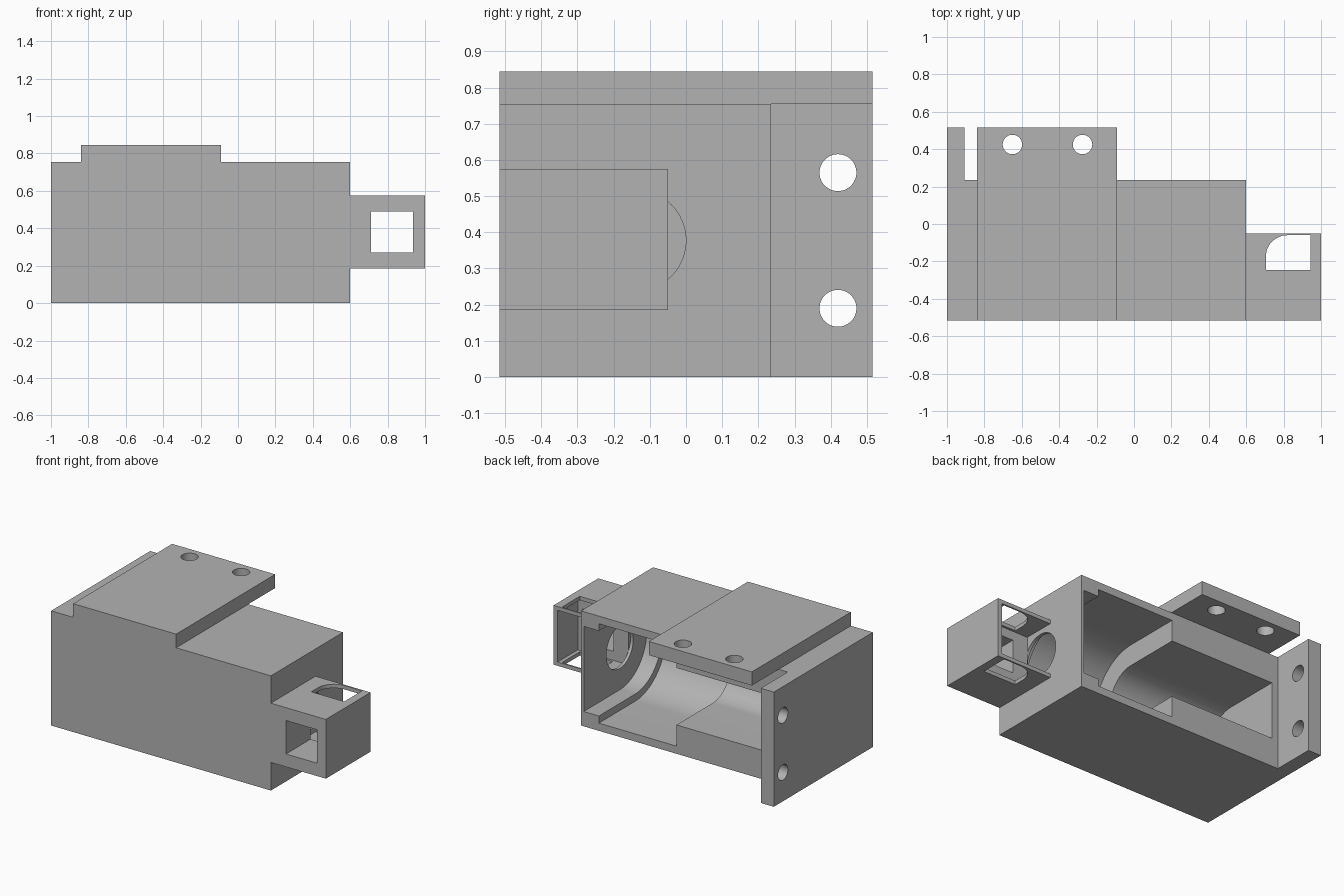
import bpy, bmesh, math
from mathutils import Vector

cube = bpy.data.objects.get("Cube")
if cube:
    bpy.data.objects.remove(cube, do_unlink=True)

GREY = (0.45, 0.45, 0.45, 1)
mat = bpy.data.materials.new("plain grey")
mat.use_nodes = True
mat.diffuse_color = GREY
mat.node_tree.nodes["Principled BSDF"].inputs["Base Color"].default_value = GREY

FRONT, BACK = -0.515, 0.515      # overall depth
BODY_BACK, BODY_TOP = 0.235, 0.755
AXIS_Y, AXIS_Z = -0.14, 0.3775   # bore centre line


def prism(name, pts, axis, lo, hi):
    """Extrude a 2D outline along an axis between lo and hi."""
    def place(p, t):
        return Vector({"x": (t, *p), "y": (p[0], t, p[1]), "z": (*p, t)}[axis])
    bm = bmesh.new()
    face = bm.faces.new([bm.verts.new(place(p, lo)) for p in pts])
    ext = bmesh.ops.extrude_face_region(bm, geom=[face])
    verts = [v for v in ext["geom"] if isinstance(v, bmesh.types.BMVert)]
    bmesh.ops.translate(bm, verts=verts, vec=place((0, 0), hi - lo))
    bmesh.ops.recalc_face_normals(bm, faces=bm.faces)
    mesh = bpy.data.meshes.new(name)
    bm.to_mesh(mesh)
    bm.free()
    mesh.materials.append(mat)
    obj = bpy.data.objects.new(name, mesh)
    bpy.context.collection.objects.link(obj)
    return obj


def rect(a0, a1, b0, b1):
    return [(a0, b0), (a1, b0), (a1, b1), (a0, b1)]


def arc(ca, cb, r, start, end, n):
    angles = [math.radians(start + (end - start) * i / n) for i in range(n + 1)]
    return [(ca + r * math.cos(t), cb + r * math.sin(t)) for t in angles]


def circle(ca, cb, r):
    return arc(ca, cb, r, 0, 360, 48)[:-1]


def channel(r):
    """U-shaped section, open towards the back."""
    return arc(AXIS_Y, AXIS_Z, r, 90, 270, 40) + [(0.4, AXIS_Z - r), (0.4, AXIS_Z + r)]


def cut(obj, *cutters):
    bpy.context.view_layer.objects.active = obj
    for cutter in cutters:
        mod = obj.modifiers.new("cut", "BOOLEAN")
        mod.operation, mod.solver, mod.object = "DIFFERENCE", "EXACT", cutter
        bpy.ops.object.modifier_apply(modifier=mod.name)
        bpy.data.objects.remove(cutter, do_unlink=True)


# Main housing with its end flange
housing = prism("housing", [(-1, FRONT), (0.6, FRONT), (0.6, BODY_BACK),
                            (-0.905, BODY_BACK), (-0.905, BACK), (-1, BACK)],
                "z", 0, BODY_TOP)
cut(housing,
    prism("wide_channel", channel(0.327), "x", -0.095, 0.47),
    prism("narrow_channel", channel(0.1875), "x", -0.86, 0.1),
    prism("end_channel", channel(0.28), "x", 0.3, 0.58),
    prism("wall_hole", circle(AXIS_Y, AXIS_Z, 0.14), "x", 0.5, 0.7),
    *[prism("flange_hole", circle(0.42, z, 0.051), "x", -1.1, -0.8)
      for z in (0.19, 0.565)])

# Mounting plate on top
plate = prism("top_plate", rect(-0.84, -0.09, FRONT, BACK), "z", BODY_TOP, 0.845)
cut(plate, *[prism("plate_hole", circle(x, 0.425, 0.052), "z", 0.7, 0.9)
             for x in (-0.65, -0.275)])

# Small hollow box on the end, open at the back
box = prism("end_box", rect(0.6, 1, 0.185, 0.575), "y", FRONT, -0.05)
opening = [(0.945, -0.06), (0.945, -0.245), (0.705, -0.245)]
opening += arc(0.82, -0.175, 0.115, 180, 90, 14)
cut(box,
    prism("box_cavity", rect(0.55, 0.97, 0.21, 0.55), "y", -0.26, 0.1),
    prism("front_window", rect(0.71, 0.935, 0.27, 0.49), "y", -0.6, -0.2),
    prism("top_opening", opening, "z", 0.1, 0.7))

# Smooth the bores while keeping the edges crisp
bpy.ops.object.select_all(action="DESELECT")
for obj in (housing, plate, box):
    obj.select_set(True)
bpy.context.view_layer.objects.active = housing
bpy.ops.object.shade_smooth_by_angle(angle=math.radians(30))
